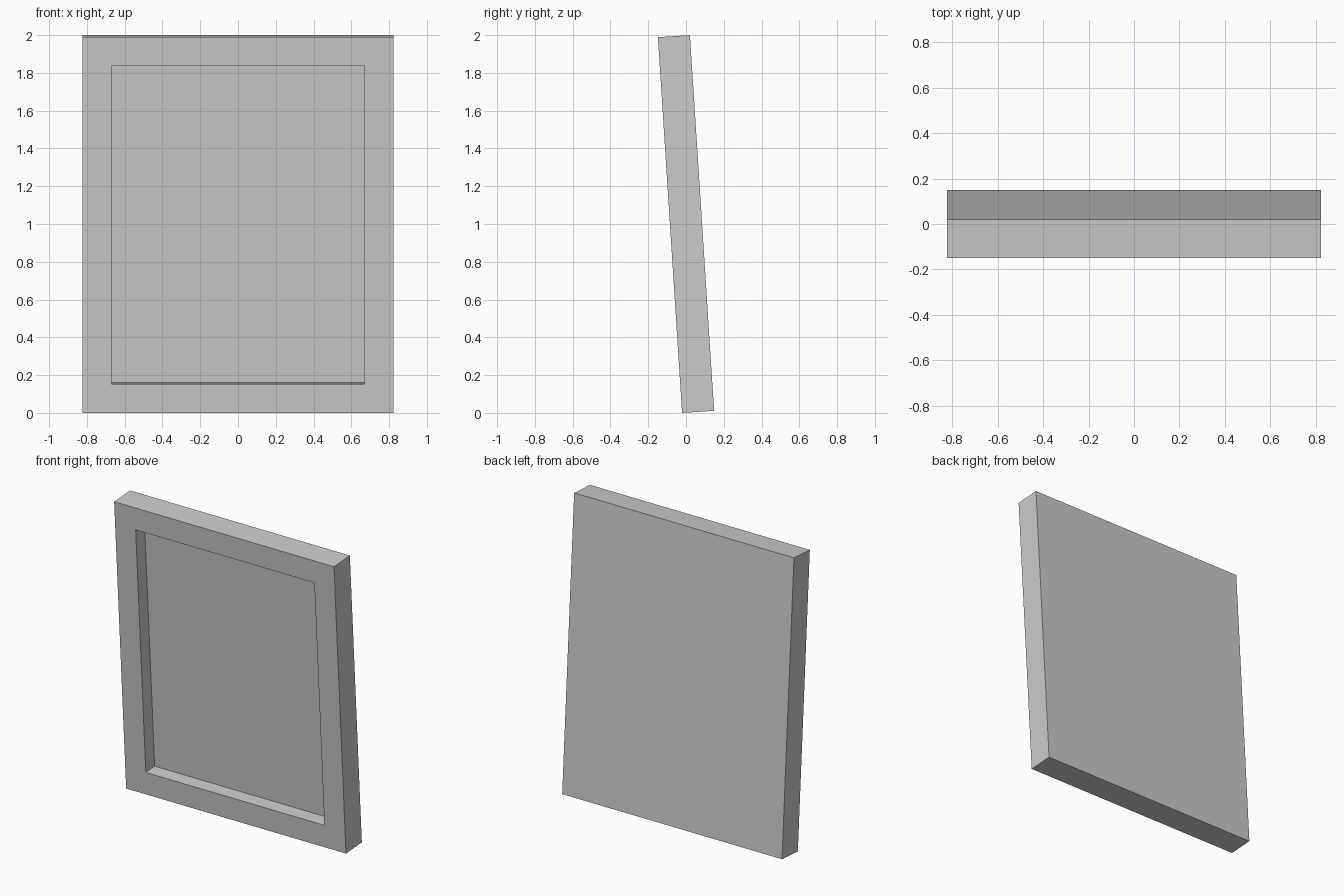
import bpy, bmesh
from math import atan2
from mathutils import Matrix, Vector

cube = bpy.data.objects.get("Cube")
if cube:
    bpy.data.objects.remove(cube, do_unlink=True)

WIDTH, DEPTH, HEIGHT = 1.645, 0.17, 1.993
BORDER, RECESS = 0.154, 0.095
LEAN = atan2(0.128, 1.989)

# Plain grey finish
grey = bpy.data.materials.new("plain_grey")
grey.use_nodes = True
grey.diffuse_color = (0.6, 0.6, 0.6, 1)
grey.node_tree.nodes["Principled BSDF"].inputs["Base Color"].default_value = grey.diffuse_color

# Solid slab
bm = bmesh.new()
bmesh.ops.create_cube(bm, size=1)
bmesh.ops.scale(bm, vec=(WIDTH, DEPTH, HEIGHT), verts=bm.verts)
bm.normal_update()

# Even border around the front, with the middle sunk back
front = min(bm.faces, key=lambda f: f.calc_center_median().y)
bmesh.ops.inset_region(bm, faces=[front], thickness=BORDER, use_even_offset=True)
rim = bmesh.ops.extrude_discrete_faces(bm, faces=[front])["faces"][0]
bmesh.ops.translate(bm, vec=Vector((0, RECESS, 0)), verts=rim.verts)
bmesh.ops.recalc_face_normals(bm, faces=bm.faces)

# Lean the top toward the front and rest the lowest edge on the floor
bmesh.ops.rotate(bm, matrix=Matrix.Rotation(LEAN, 3, "X"), verts=bm.verts)
lowest = min(v.co.z for v in bm.verts)
bmesh.ops.translate(bm, vec=Vector((0, 0, -lowest)), verts=bm.verts)

mesh = bpy.data.meshes.new("picture_frame")
bm.to_mesh(mesh)
bm.free()
mesh.materials.append(grey)
frame = bpy.data.objects.new("picture_frame", mesh)
bpy.context.collection.objects.link(frame)
